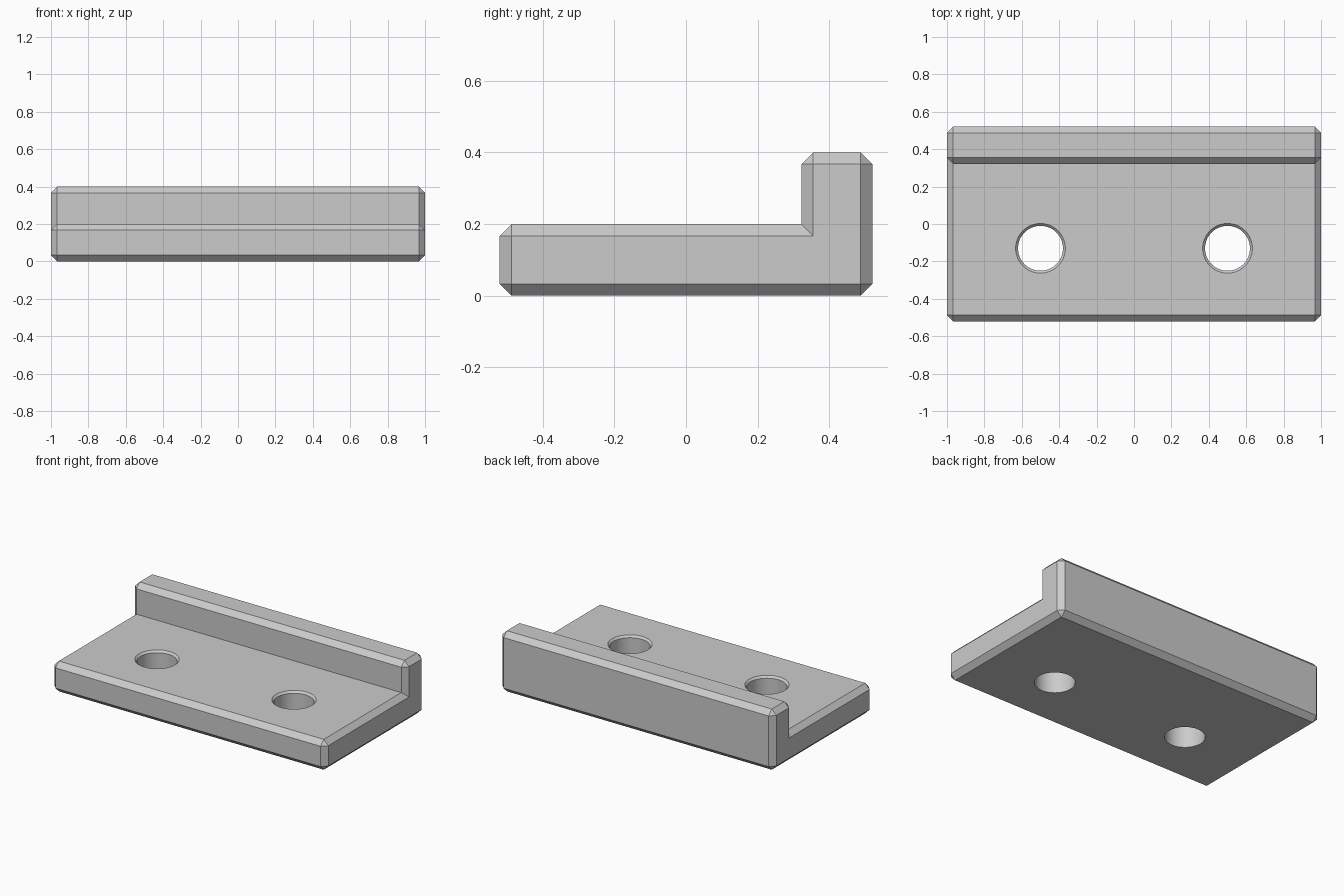
import bpy
import bmesh
from math import cos, sin, tau, radians

if "Cube" in bpy.data.objects:
    bpy.data.objects.remove(bpy.data.objects["Cube"])

HALF_X, HALF_Y = 1.0, 0.52
BASE_H, WALL_H, WALL_Y = 0.2, 0.4, 0.322
C = 0.033  # chamfer width

grey = bpy.data.materials.new("plain grey")
grey.use_nodes = True
grey.diffuse_color = (0.6, 0.6, 0.6, 1)
grey.node_tree.nodes["Principled BSDF"].inputs["Base Color"].default_value = (0.6, 0.6, 0.6, 1)


def finish(bm, name):
    bmesh.ops.recalc_face_normals(bm, faces=bm.faces)
    mesh = bpy.data.meshes.new(name)
    bm.to_mesh(mesh)
    bm.free()
    mesh.materials.append(grey)
    obj = bpy.data.objects.new(name, mesh)
    bpy.context.collection.objects.link(obj)
    return obj


def ledge_block():
    """L-shaped bar, chamfered on every edge except the inner corner."""
    corners = [(-HALF_Y, 0), (HALF_Y, 0), (HALF_Y, WALL_H),
               (WALL_Y, WALL_H), (WALL_Y, BASE_H), (-HALF_Y, BASE_H)]
    inner = 4
    n = len(corners)
    bm = bmesh.new()
    rings = []
    for side in (-1, 1):
        # each corner: inset point on the end cap, arriving and leaving points on the body
        ring = []
        for i, (y, z) in enumerate(corners):
            py, pz = corners[i - 1]
            ny, nz = corners[(i + 1) % n]
            sign = lambda v: (v > 0) - (v < 0)
            back = (sign(py - y) * C, sign(pz - z) * C)
            ahead = (sign(ny - y) * C, sign(nz - z) * C)
            flip = -1 if i == inner else 1
            cap = bm.verts.new((side * HALF_X, y + flip * (back[0] + ahead[0]),
                                z + flip * (back[1] + ahead[1])))
            x = side * (HALF_X - C)
            if i == inner:
                a = b = bm.verts.new((x, y, z))
            else:
                a = bm.verts.new((x, y + back[0], z + back[1]))
                b = bm.verts.new((x, y + ahead[0], z + ahead[1]))
                bm.faces.new((cap, a, b))
            ring.append((cap, a, b))
        bm.faces.new([r[0] for r in ring])
        for i in range(n):
            cur, nxt = ring[i], ring[(i + 1) % n]
            bm.faces.new((cur[0], cur[2], nxt[1], nxt[0]))
        rings.append(ring)
    # long faces and long chamfers
    left, right = rings
    for i in range(n):
        j = (i + 1) % n
        bm.faces.new((left[i][2], left[j][1], right[j][1], right[i][2]))
        if i != inner:
            bm.faces.new((left[i][1], left[i][2], right[i][2], right[i][1]))
    return finish(bm, "ledge_block")


def hole_cutter(x, y, radius=0.12, rim=0.013, sides=64):
    """Turned plug with a flared top that leaves a small rim chamfer."""
    profile = [(radius, -0.1), (radius, BASE_H - rim),
               (radius + rim, BASE_H), (radius + rim, BASE_H + 0.05)]
    bm = bmesh.new()
    loops = [[bm.verts.new((x + r * cos(tau * k / sides), y + r * sin(tau * k / sides), z))
              for k in range(sides)] for r, z in profile]
    for low, high in zip(loops, loops[1:]):
        for k in range(sides):
            m = (k + 1) % sides
            bm.faces.new((low[k], low[m], high[m], high[k]))
    bm.faces.new(loops[0])
    bm.faces.new(loops[-1])
    cutter = finish(bm, "hole_cutter")
    cutter.hide_render = True
    return cutter


block = ledge_block()
bpy.ops.object.select_all(action='DESELECT')
bpy.context.view_layer.objects.active = block
block.select_set(True)

# two mounting holes
for x in (-0.5, 0.5):
    cutter = hole_cutter(x, -0.13)
    mod = block.modifiers.new("hole", 'BOOLEAN')
    mod.operation = 'DIFFERENCE'
    mod.solver = 'EXACT'
    mod.object = cutter
    bpy.ops.object.modifier_apply(modifier=mod.name)
    bpy.data.objects.remove(cutter)

bpy.ops.object.shade_smooth_by_angle(angle=radians(25))
